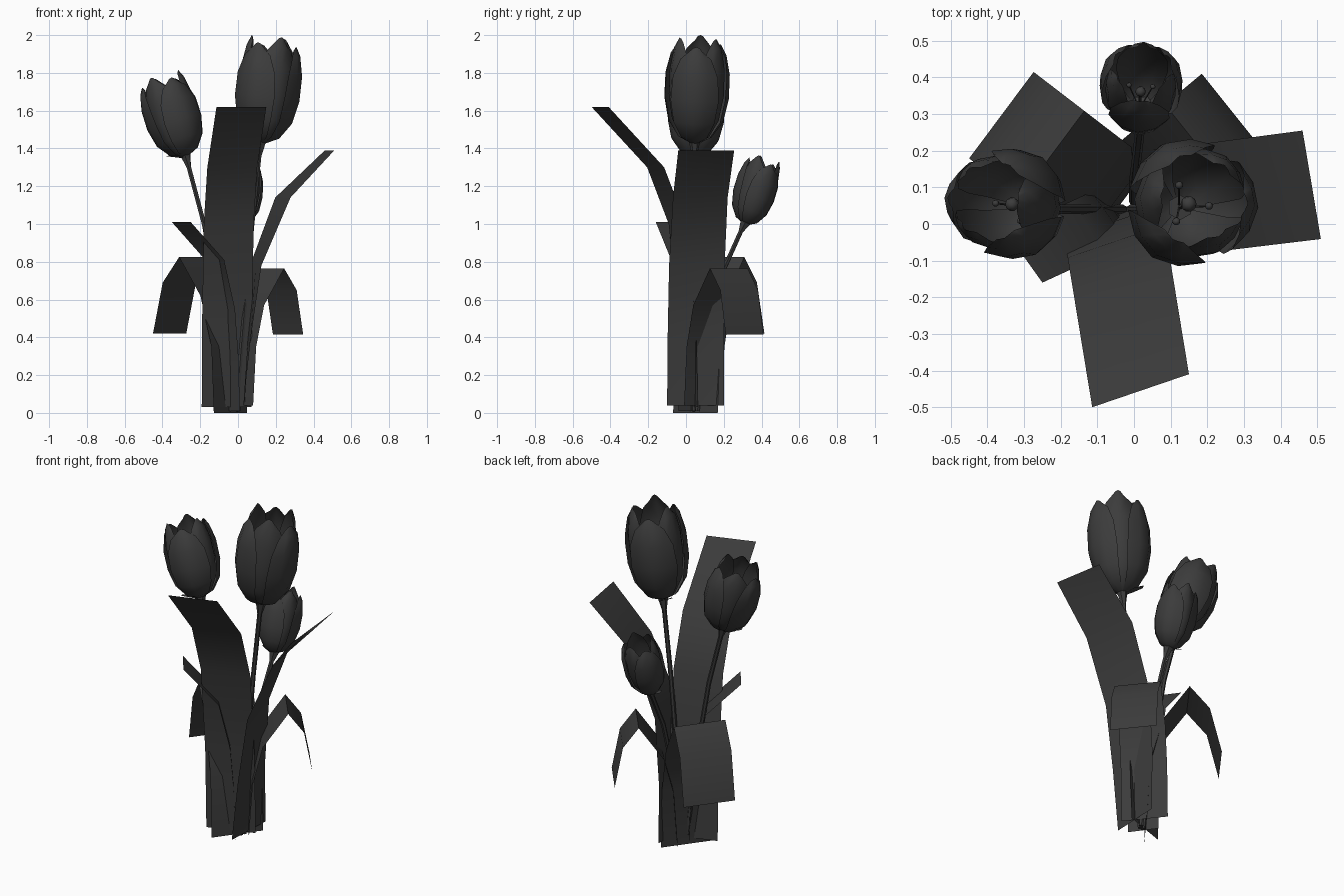
import bpy, bmesh, math
from mathutils import Vector, Matrix

if "Cube" in bpy.data.objects:
    bpy.data.objects.remove(bpy.data.objects["Cube"])

dark = bpy.data.materials.new("dark_grey")
dark.diffuse_color = (0.045, 0.045, 0.045, 1)
dark.use_nodes = True
dark.node_tree.nodes["Principled BSDF"].inputs["Base Color"].default_value = dark.diffuse_color


def finish(name, bm, angle=50):
    me = bpy.data.meshes.new(name)
    bm.to_mesh(me)
    bm.free()
    ob = bpy.data.objects.new(name, me)
    bpy.context.collection.objects.link(ob)
    me.materials.append(dark)
    bpy.ops.object.select_all(action='DESELECT')
    ob.select_set(True)
    bpy.context.view_layer.objects.active = ob
    bpy.ops.object.shade_smooth_by_angle(angle=math.radians(angle))
    return ob


def skin(bm, rows, closed=False):
    """Bridge rows of points with quads."""
    grid = [[bm.verts.new(p) for p in row] for row in rows]
    n = len(grid[0])
    for a, b in zip(grid, grid[1:]):
        for i in range(n if closed else n - 1):
            j = (i + 1) % n
            bm.faces.new((a[i], a[j], b[j], b[i]))
    return grid


# Leaves: strips following a bent path from base to tip; rows are (fraction, z, twist)
def leaf(name, base, tip, half, profile):
    b, t = Vector(base), Vector(tip)
    rows = []
    for f, z, *twist in profile:
        c = b.lerp(t, f)
        h = Matrix.Rotation(math.radians(twist[0] if twist else 0), 2) @ Vector(half)
        rows.append([(*(c + h * s), z) for s in (-1, 0, 1)])
    bm = bmesh.new()
    skin(bm, rows)
    finish(name, bm, 100)


leaf("front_leaf", (-0.06, 0.02), (0.018, -0.455), (0.132, 0.045),
     [(0, 0.03), (0.03, 0.5), (0.14, 1.0), (0.38, 1.3), (1, 1.62)])
leaf("right_leaf", (0.035, 0.05), (0.485, 0.107), (-0.025, 0.148),
     [(0, 0.04, -12), (0.04, 0.4, -4), (0.13, 0.78, 2), (0.45, 1.14, 6), (1, 1.39)])
leaf("left_leaf", (-0.04, 0.03), (-0.30, -0.09), (-0.05, 0.07),
     [(0, 0.01), (0.03, 0.3), (0.1, 0.55), (0.32, 0.81), (1, 1.01)])
leaf("drooping_leaf_left", (-0.04, 0.05), (-0.362, 0.297), (0.088, 0.118),
     [(0, 0), (0.04, 0.35), (0.22, 0.62), (0.57, 0.825), (0.84, 0.69), (1, 0.42)])
leaf("drooping_leaf_right", (0.0, 0.09), (0.265, 0.31), (0.08, -0.1),
     [(0, 0.04), (0.06, 0.35), (0.22, 0.57), (0.62, 0.765), (0.87, 0.65), (1, 0.415)])


# Stems: six-sided tubes that flare under the flower
def stem(name, points):
    pts = [Vector(p) for p in points]
    rows = []
    for i, p in enumerate(pts):
        d = pts[min(i + 1, len(pts) - 1)] - pts[max(i - 1, 0)]
        q = d.to_track_quat('Z', 'Y')
        r = 0.035 if i == len(pts) - 1 else 0.013
        rows.append([p + q @ Vector((r * math.cos(a), r * math.sin(a), 0))
                     for a in (k * math.pi / 3 for k in range(6))])
    bm = bmesh.new()
    ends = skin(bm, rows, True)
    bm.faces.new(ends[0][::-1])
    bm.faces.new(ends[-1])
    finish(name, bm)


# Height fraction, radius fraction, half-angle of a petal (degrees)
PETAL = [(0.0, 0.14, 55), (0.06, 0.52, 52), (0.22, 0.85, 50), (0.45, 1.0, 50),
         (0.7, 1.0, 46), (0.9, 0.88, 34), (0.99, 0.74, 15)]


def flower(name, base, top, radius, spin):
    b, axis = Vector(base), Vector(top) - Vector(base)
    q, length = axis.to_track_quat('Z', 'Y'), axis.length

    def at(r, a, z):
        return b + q @ Vector((r * math.cos(a), r * math.sin(a), z))

    # Petals: three outer and three inner cupped sheets
    bm = bmesh.new()
    for k in range(6):
        inner = k % 2
        mid = math.radians(spin + 60 * k)
        rr = radius * (0.87 if inner else 1.02)
        hh = length * (1.0 if inner else 0.93)
        rows = []
        for h, r, w in PETAL:
            rows.append([at(rr * r * (1 - 0.06 * abs(s)), mid + s * math.radians(w),
                            hh * (h - 0.05 * s * s * h ** 3)) for s in (-1, -0.5, 0, 0.5, 1)])
        skin(bm, rows)
    finish(name + "_petals", bm)

    # Sepal: one short flap curling out under the cup
    bm = bmesh.new()
    mid = math.radians(spin + 30)
    skin(bm, [[at(radius * r, mid + s * w, length * z) for s in (-1, 0, 1)]
              for r, w, z in ((0.15, 0.7, -0.01), (0.42, 0.45, 0.03), (0.68, 0.15, 0.06))])
    finish(name + "_sepal", bm)

    # Pistil and stamen tips on thin stalks
    bm = bmesh.new()
    for k in range(4):
        a = math.radians(spin + 120 * k)
        off, h, s = (0, 0.42, 0.14) if k == 3 else (0.33, 0.4, 0.07)
        skin(bm, [[at(off * f * radius, a, length * h * f) +
                   q @ Vector((0.25 * s * radius * math.cos(t), 0.25 * s * radius * math.sin(t), 0))
                   for t in (i * math.pi / 2 for i in range(4))] for f in (0.05, 1)], True)
        ball = bmesh.ops.create_icosphere(bm, subdivisions=1, radius=s * radius)
        bmesh.ops.translate(bm, verts=ball["verts"], vec=at(off * radius, a, length * h))
    finish(name + "_centre", bm)


stem("tall_stem", [(-0.01, 0.04, 0.01), (0.03, 0.04, 0.5), (0.075, 0.04, 1.0),
                   (0.112, 0.045, 1.36), (0.125, 0.045, 1.46)])
flower("tall_flower", (0.123, 0.045, 1.43), (0.185, 0.068, 1.995), 0.174, 5)
stem("left_stem", [(-0.03, 0.04, 0.01), (-0.09, 0.04, 0.5), (-0.18, 0.04, 1.0),
                   (-0.26, 0.042, 1.3), (-0.285, 0.045, 1.39)])
flower("left_flower", (-0.277, 0.045, 1.36), (-0.41, 0.066, 1.79), 0.151, -85)
stem("back_stem", [(0.0, 0.06, 0.01), (0.0, 0.12, 0.45), (0.01, 0.2, 0.76),
                   (0.02, 0.29, 0.96), (0.02, 0.32, 1.02)])
flower("back_flower", (0.015, 0.315, 1.0), (0.022, 0.425, 1.355), 0.114, -30)
